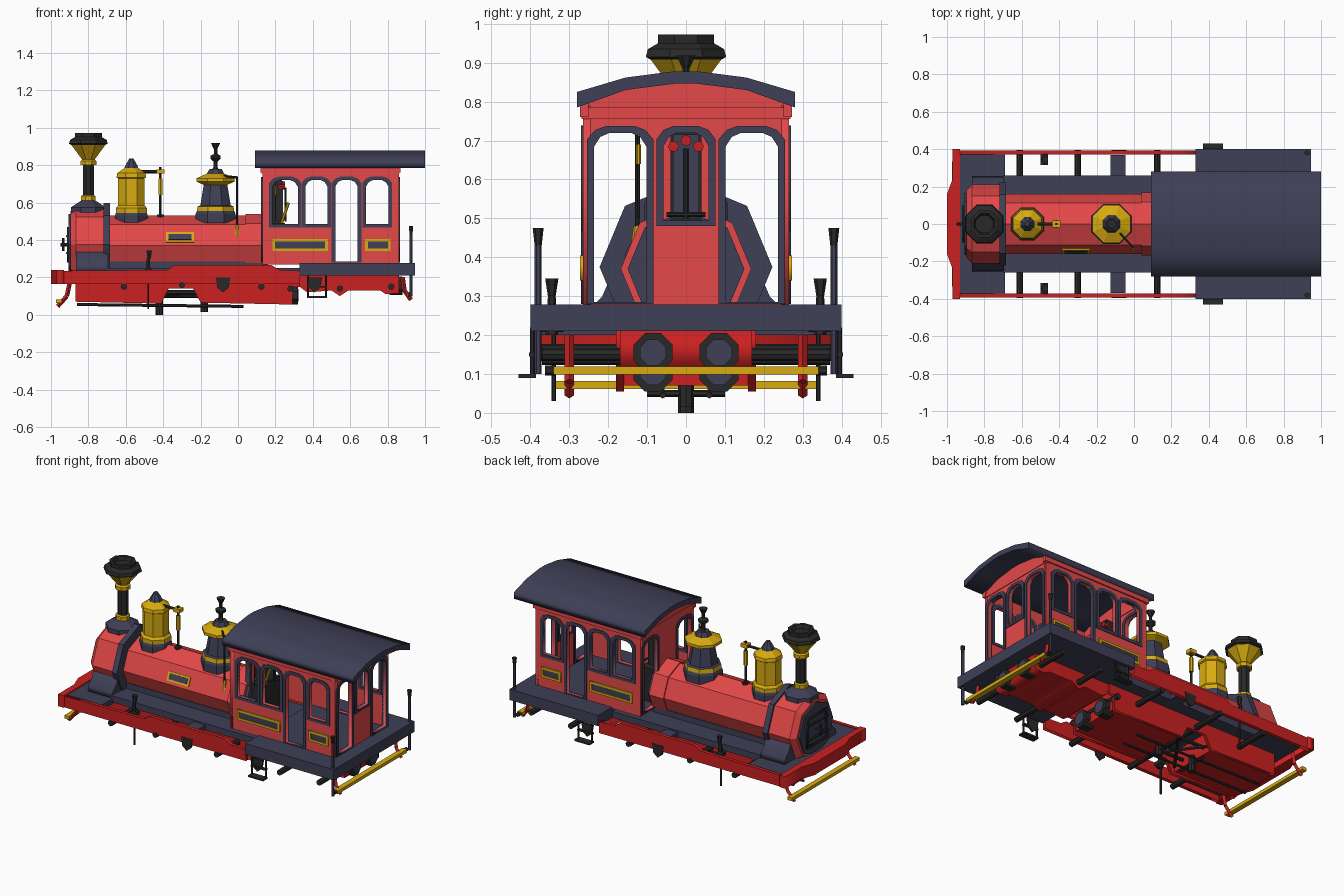
import bpy, bmesh, math
from mathutils import Matrix, Vector

if "Cube" in bpy.data.objects:
    bpy.data.objects.remove(bpy.data.objects["Cube"])


def material(name, r, g, b):
    m = bpy.data.materials.new(name)
    m.diffuse_color = (r, g, b, 1)
    m.use_nodes = True
    m.node_tree.nodes["Principled BSDF"].inputs["Base Color"].default_value = m.diffuse_color
    return m


RED = material("body red", 0.78, 0.065, 0.065)
FRAME = material("frame red", 0.6, 0.015, 0.015)
NAVY = material("slate navy", 0.05, 0.05, 0.095)
BLACK = material("soot black", 0.022, 0.022, 0.022)
GOLD = material("brass", 0.69, 0.41, 0.005)


def add(name, mesh, *mats):
    ob = bpy.data.objects.new(name, mesh)
    bpy.context.collection.objects.link(ob)
    for m in mats:
        mesh.materials.append(m)
    return ob


def from_bm(name, bm, *mats):
    bmesh.ops.recalc_face_normals(bm, faces=bm.faces)
    me = bpy.data.meshes.new(name)
    bm.to_mesh(me)
    bm.free()
    return add(name, me, *mats)


def box(name, x, y, z, mat):
    bm = bmesh.new()
    size = [abs(b - a) for a, b in (x, y, z)]
    mid = [(a + b) / 2 for a, b in (x, y, z)]
    bmesh.ops.create_cube(bm, size=1, matrix=Matrix.Translation(mid) @ Matrix.Diagonal((*size, 1)))
    return from_bm(name, bm, mat)


def rod(name, p, q, r, mat, n=6, r2=None):
    p, q = Vector(p), Vector(q)
    d = q - p
    m = Matrix.Translation((p + q) / 2) @ d.to_track_quat('Z', 'Y').to_matrix().to_4x4()
    bm = bmesh.new()
    bmesh.ops.create_cone(bm, cap_ends=True, segments=n, radius1=r, radius2=r if r2 is None else r2,
                          depth=d.length, matrix=m)
    return from_bm(name, bm, mat)


def lathe(name, origin, pts, axis='Z', n=8, start=math.pi / 8):
    """pts: (radius, height, material of the band above)."""
    bm = bmesh.new()
    mats = list(dict.fromkeys(p[2] for p in pts))
    rings = []
    for r, h, _ in pts:
        ring = []
        for i in range(n):
            a = start + i * 2 * math.pi / n
            u, v = r * math.cos(a), r * math.sin(a)
            co = (u, v, h) if axis == 'Z' else (h, u, v)
            ring.append(bm.verts.new(Vector(origin) + Vector(co)))
        rings.append(ring)
    for k in range(len(pts) - 1):
        for i in range(n):
            j = (i + 1) % n
            f = bm.faces.new((rings[k][i], rings[k][j], rings[k + 1][j], rings[k + 1][i]))
            f.material_index = mats.index(pts[k][2])
    bm.faces.new(rings[0]).material_index = mats.index(pts[0][2])
    bm.faces.new(rings[-1]).material_index = mats.index(pts[-1][2])
    return from_bm(name, bm, *mats)


PLANES = {'xy': Matrix.Identity(4),
          'xz': Matrix(((1, 0, 0, 0), (0, 0, -1, 0), (0, 1, 0, 0), (0, 0, 0, 1))),
          'yz': Matrix(((0, 0, 1, 0), (1, 0, 0, 0), (0, 1, 0, 0), (0, 0, 0, 1)))}


def plate(name, plane, offset, thick, loops, mat):
    """Flat plate with holes: first loop is the outline, others are cut out."""
    cu = bpy.data.curves.new(name, 'CURVE')
    cu.dimensions, cu.fill_mode, cu.extrude = '2D', 'BOTH', thick / 2
    for loop in loops:
        s = cu.splines.new('POLY')
        s.points.add(len(loop) - 1)
        for p, (u, v) in zip(s.points, loop):
            p.co = (u, v, 0, 1)
        s.use_cyclic_u = True
    tmp = bpy.data.objects.new("tmp", cu)
    bpy.context.collection.objects.link(tmp)
    me = bpy.data.meshes.new_from_object(tmp.evaluated_get(bpy.context.evaluated_depsgraph_get()))
    bpy.data.objects.remove(tmp)
    shift = {'xy': (0, 0, offset), 'xz': (0, offset, 0), 'yz': (offset, 0, 0)}[plane]
    me.transform(Matrix.Translation(shift) @ PLANES[plane])
    me.materials.clear()
    return add(name, me, mat)


def rect(u0, u1, v0, v1):
    return [(u0, v0), (u1, v0), (u1, v1), (u0, v1)]


def arch(u0, u1, v0, v1, grow=0.0, foot=0.0):
    u0, u1, v0, v1 = u0 - grow, u1 + grow, v0 - foot, v1 + grow
    w, c = u1 - u0, 0.035
    top = ((1, -c), (.88, -.3 * c), (.7, 0), (.3, 0), (.12, -.3 * c), (0, -c))
    return [(u0, v0), (u1, v0)] + [(u0 + w * t, v1 + d) for t, d in top]


def mirror_y(pts):
    return pts + [(-u, v) for u, v in reversed(pts)]


# boiler, smokebox and door
lathe("boiler", (0, 0, .37), [(.16, -.72, RED), (.16, .04, RED), (.168, .04, RED), (.168, .14, RED)], 'X', start=0)
lathe("smokebox", (0, 0, .375), [(.18, -.895, RED), (.21, -.865, RED), (.21, -.72, NAVY), (.222, -.72, NAVY),
                                (.222, -.685, NAVY), (.165, -.685, NAVY)], 'X', start=0)
lathe("smokebox_door", (0, 0, .375), [(.165, -.905, NAVY), (.165, -.885, NAVY)], 'X', start=0)
plate("door_surround", 'yz', -.908, .012, [rect(-.1, .1, .28, .47), rect(-.085, .085, .295, .455)], BLACK)
for z in (.33, .42):
    rod("door_hinge", (-.912, -.1, z), (-.912, .1, z), .008, BLACK)
rod("door_handle", (-.905, 0, .375), (-.95, 0, .375), .009, BLACK)
rod("door_lever", (-.935, 0, .34), (-.935, 0, .41), .007, BLACK)
plate("smokebox_saddle", 'yz', -.78, .17, [mirror_y([(.255, .23), (.25, .265), (.215, .3), (.2, .335)])], NAVY)
box("boiler_cradle", (-.7, .14), (-.13, .13), (.22, .285), NAVY)
for nm, m, w, d, h in (("nameplate_rim", GOLD, .076, .008, .028), ("nameplate", NAVY, .062, .012, .017)):
    ob = box(nm, (-w, w), (-d, d), (-h, h), m)
    ob.data.transform(Matrix.Translation((-.31, -.141, .413)) @ Matrix.Rotation(-math.radians(22.5), 4, 'X'))

# chimney
lathe("chimney", (-.8, 0, 0), [(.1, .53, NAVY), (.1, .575, NAVY), (.06, .6, NAVY), (.042, .61, GOLD), (.042, .635, GOLD),
                              (.032, .64, BLACK), (.032, .8, GOLD), (.046, .8, GOLD), (.046, .822, GOLD),
                              (.036, .83, GOLD), (.098, .908, BLACK), (.112, .915, BLACK), (.106, .935, BLACK),
                              (.078, .95, BLACK), (.078, .972, BLACK), (.06, .972, BLACK), (.05, .95, BLACK)])
# brass sand dome with its whistle
lathe("sand_dome", (-.57, 0, 0), [(.095, .49, NAVY), (.095, .53, NAVY), (.09, .545, GOLD), (.09, .57, GOLD),
                                  (.077, .585, GOLD), (.077, .73, GOLD), (.086, .735, GOLD), (.082, .757, GOLD),
                                  (.04, .785, NAVY), (.034, .8, NAVY), (.012, .835, NAVY)])
rod("whistle_arm", (-.57, 0, .765), (-.415, 0, .765), .009, BLACK)
rod("whistle_pipe", (-.415, 0, .5), (-.415, 0, .79), .007, BLACK)
rod("whistle_base", (-.415, 0, .51), (-.415, 0, .535), .022, BLACK)
rod("whistle_valve", (-.415, 0, .64), (-.415, 0, .73), .013, GOLD)
box("whistle_cap", (-.437, -.393), (-.02, .02), (.755, .778), GOLD)
# steam dome with safety valve and regulator rod
lathe("steam_dome", (-.12, 0, 0), [(.115, .49, NAVY), (.115, .54, NAVY), (.108, .555, GOLD), (.104, .58, NAVY),
                                   (.088, .585, NAVY), (.068, .695, GOLD), (.11, .712, GOLD), (.11, .73, GOLD),
                                   (.05, .755, NAVY), (.035, .78, NAVY)])
lathe("safety_valve", (-.12, 0, 0), [(.022, .77, BLACK), (.012, .79, BLACK), (.012, .82, BLACK), (.03, .835, BLACK),
                                     (.03, .85, BLACK), (.01, .86, BLACK), (.01, .885, BLACK), (.026, .918, BLACK)])
rod("regulator_arm", (-.12, 0, .745), (-.005, -.125, .735), .006, BLACK)
rod("regulator_rod", (-.005, -.125, .46), (-.005, -.125, .74), .006, BLACK)
rod("regulator_foot", (-.005, -.135, .4), (-.005, -.125, .48), .01, GOLD)

# decks and side valances
box("front_deck", (-.95, -.69), (-.375, .375), (.2, .232), NAVY)
box("walkway", (-.7, .34), (-.26, .26), (.21, .25), NAVY)
box("rear_deck", (.33, .945), (-.4, .4), (.21, .278), NAVY)
box("deck_cross_beam", (-.125, -.045), (-.37, .37), (.21, .24), NAVY)
plate("front_buffer_beam", 'xy', .2025, .075,
      [[(-.93, -.4), (-.93, .4), (-.97, .4), (-.97, .24), (-1, .16), (-1, -.16), (-.97, -.24), (-.97, -.4)]], FRAME)
for s in (-1, 1):
    plate("side_valance", 'xz', s * .382, .022,
          [[(-.95, .165), (.33, .165), (.33, .235), (.22, .24), (.18, .265), (-.34, .265), (-.38, .24), (-.95, .235)]], FRAME)
    # axle box brackets
    for x in (-.08, .41):
        plate("axle_bracket", 'xz', s * .39, .012, [[(x - .04, .2), (x - .03, .145), (x, .12), (x + .03, .145), (x + .04, .2)]], BLACK)
    # steps below the rear deck
    for x in (.375, .47):
        rod("step_rail", (x, s * .395, .09), (x, s * .395, .22), .006, BLACK)
    for z, y in ((.095, .43), (.15, .403)):
        box("step_tread", (.37, .475), (s * .385, s * y), (z - .005, z + .005), BLACK)
    # point levers, drop rods and corner posts
    rod("lever_stand", (-.48, s * .345, .2), (-.48, s * .345, .3), .016, BLACK, r2=.01)
    rod("lever_head", (-.475, s * .345, .3), (-.475, s * .345, .345), .01, BLACK, r2=.017)
    rod("lever_mount", (-.48, s * .315, .23), (-.48, s * .375, .23), .022, BLACK)
    rod("drop_rod", (-.48, s * .34, .03), (-.48, s * .34, .22), .006, BLACK)
    rod("corner_post", (.925, s * .38, .1), (.925, s * .38, .43), .009, NAVY)
    rod("post_cap", (.925, s * .38, .43), (.925, s * .38, .475), .009, BLACK, r2=.014)
    rod("brake_pull_rod", (-.86, s * .06, .055), (.03, s * .06, .045), .008, BLACK)
    # hanger arms of the end guard bars
    for a, b, c in (((-.9, .17), (-.915, .1), (-.965, .045)), ((.88, .2), (.89, .13), (.925, .08))):
        y = s * .3
        rod("guard_arm_top", (a[0], y, a[1]), (b[0], y, b[1]), .012, FRAME, 4)
        rod("guard_arm_tip", (b[0], y, b[1]), (c[0], y, c[1]), .012, FRAME, 4)
    rod("rear_guard_end", (.917, s * .335, .109), (.917, s * .362, .109), .013, BLACK)
box("front_guard_bar", (-.972, -.94), (-.335, .335), (.062, .082), GOLD)
box("rear_guard_bar", (.9, .934), (-.34, .34), (.099, .119), GOLD)

# underframe: side plates, two boxes and an open middle with braces
for s in (-1, 1):
    plate("frame_plate", 'xz', s * .17, .02, [[(-.87, .21), (-.87, .07), (-.41, .06), (-.37, .14), (-.24, .14), (-.2, .065),
                                              (.29, .055), (.295, .15), (.33, .15), (.33, .21)]], FRAME)
    rod("cross_brace", (-.42, -s * .15, .1), (-.2, s * .15, .1), .01, BLACK)
    rod("frame_stretcher", (-.45, s * .09, .12), (-.18, s * .09, .12), .012, BLACK)
box("front_frame_box", (-.868, -.43), (-.165, .165), (.075, .205), FRAME)
box("rear_frame_box", (-.19, .288), (-.165, .165), (.07, .205), FRAME)
plate("rear_frame", 'xz', 0, .34, [[(.33, .21), (.33, .15), (.37, .12), (.5, .13), (.545, .1), (.59, .13), (.76, .13),
                                   (.79, .11), (.86, .115), (.86, .21)]], FRAME)
for x, z, w in ((-.61, .15, .396), (-.3, .16, .396), (.125, .15, .396), (.28, .14, .2), (.545, .14, .37), (.82, .15, .37)):
    rod("axle_bar", (x, -w, z), (x, w, z), .017, BLACK, 8)
for x in (-.42, -.18):
    rod("brake_block", (x, 0, 0 if x < -.3 else .015), (x, 0, .1), .02, BLACK, 8)
    rod("brake_cross_bar", (x, -.1, .05), (x, .1, .05), .009, BLACK)
for y in (-.085, .085):
    for x, z in ((.86, .155), (.3, .105)):
        lathe("round_buffer", (x, y, z), [(.054, -.05, BLACK), (.054, .02, BLACK), (.036, .02, NAVY), (.036, .024, NAVY)], 'X')

# cab walls, cut for windows and doorways
side_open = [(.185, .32, .485), (.36, .478, .485), (.52, .64, .285), (.684, .805, .485)]
end_open = [(-.236, -.102, .285), (.102, .236, .285)]
gable = mirror_y([(.265, .27), (.265, .8), (.15, .845), (.001, .86)])
for s in (-1, 1):
    plate("cab_side", 'xz', s * .255, .02,
          [rect(.13, .86, .27, .79)] + [arch(a, b, v, .72) for a, b, v in side_open], RED)
    for a, b, v in side_open:
        plate("side_window_frame", 'xz', s * .256, .028,
              [arch(a, b, v, .72, .019, .018 if v > .4 else .005), arch(a, b, v, .72)], NAVY)
    box("cab_cornice", (.12, .87), (s * .25, s * .273), (.76, .8), RED)
    for a, b in ((.185, .48), (.68, .815)):
        plate("panel_rim", 'xz', s * .268, .01, [rect(a, b, .34, .405), rect(a + .014, b - .014, .354, .391)], GOLD)
        box("panel_plate", (a + .01, b - .01), (s * .266 - .003, s * .266 + .003), (.35, .395), NAVY)
for nm, x, extra in (("cab_front", .14, []), ("cab_back", .85, [(-.058, .058, .495)])):
    plate(nm, 'yz', x, .02, [gable] + [arch(a, b, v, .72) for a, b, v in end_open + extra], RED)
    for a, b, v in end_open + extra:
        plate("end_window_frame", 'yz', x, .032, [arch(a, b, v, .72, .018, .015 if v > .4 else .005),
                                                  arch(a, b, v, .72)], NAVY)
    box("end_cornice", (x - .014, x + .014), (-.268, .268), (.755, .785), RED)

# arched roof
top = [(.28, .785), (.28, .825), (.155, .862), (.03, .878)]
under = [(-.03, .846), (-.155, .83)]
plate("cab_roof", 'yz', .545, .91, [mirror_y(top) + under[::-1] + [(-u, v) for u, v in under]], NAVY)

# backhead fittings inside the cab
lathe("backhead_plate", (0, 0, .37), [(.15, .13, NAVY), (.15, .16, NAVY)], 'X', start=0)
box("backhead", (.15, .235), (-.04, .04), (.48, .72), BLACK)
box("backhead_face", (.235, .24), (-.034, .034), (.5, .715), NAVY)
box("firebox", (.15, .25), (-.09, .09), (.28, .49), BLACK)
rod("backhead_bar", (.255, -.05, .51), (.255, .05, .51), .006, BLACK)
rod("backhead_lever", (.255, 0, .5), (.255, 0, .68), .006, BLACK)
rod("brass_lever", (.23, -.07, .48), (.27, -.07, .6), .008, GOLD)
for y, z in ((-.032, .685), (0, .7), (.032, .685)):
    rod("gauge", (.22, y, z), (.25, y, z), .014, FRAME, 8)
rod("pipe_cord", (.2, -.122, .5), (.2, -.122, .71), .004, BLACK)
rod("pipe_cord_grip", (.2, -.122, .64), (.2, -.122, .69), .006, GOLD)
